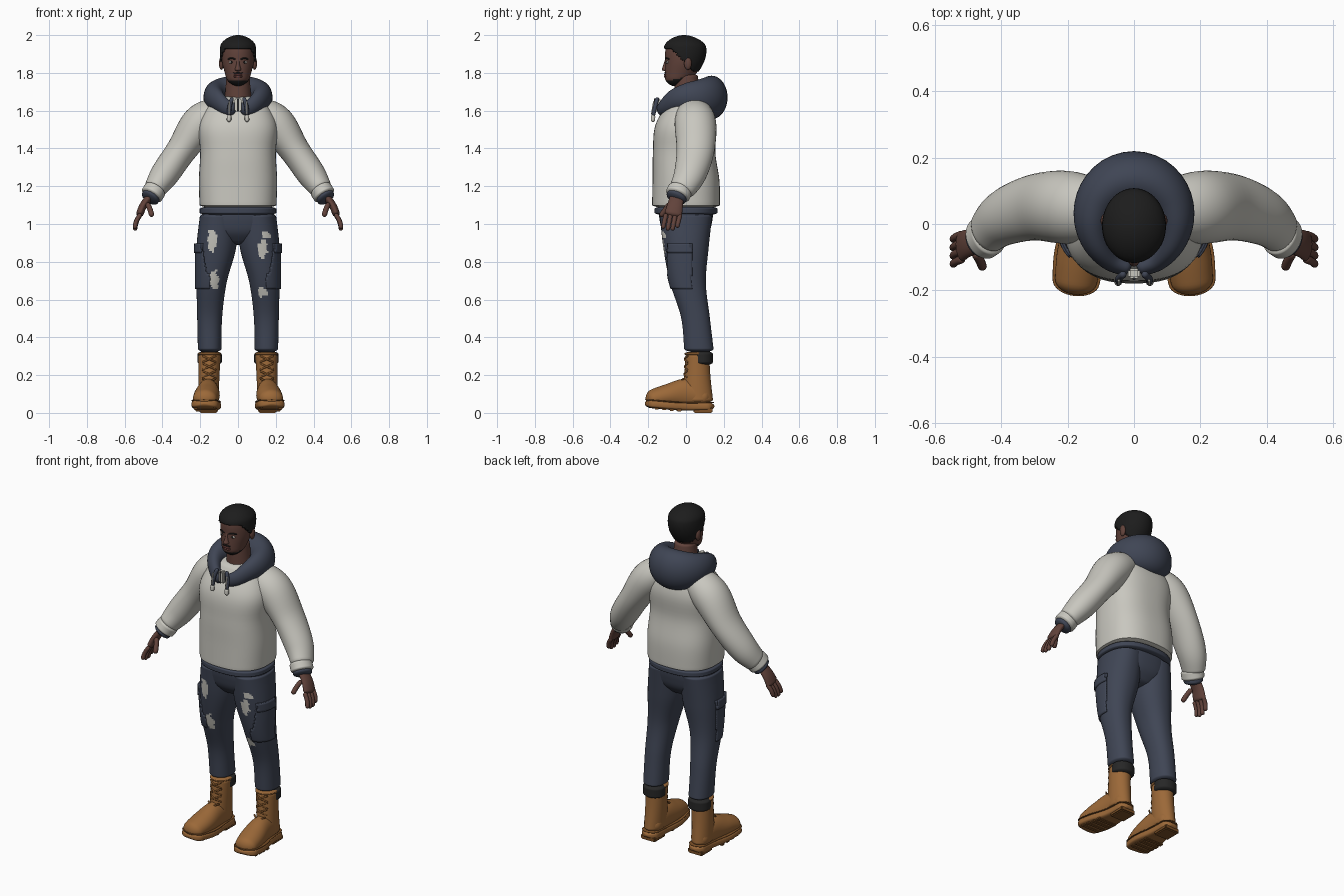
import bpy, bmesh, math
from mathutils import Vector

cube = bpy.data.objects.get("Cube")
if cube:
    bpy.data.objects.remove(cube, do_unlink=True)


def material(name, *rgb):
    mat = bpy.data.materials.new(name)
    mat.use_nodes = True
    mat.diffuse_color = (*rgb, 1)
    shader = mat.node_tree.nodes["Principled BSDF"]
    shader.inputs["Base Color"].default_value = (*rgb, 1)
    shader.inputs["Roughness"].default_value = .8
    return mat


CREAM = material("cream fleece", .58, .57, .52)
NAVY = material("navy cloth", .05, .06, .09)
SKIN = material("brown skin", .12, .055, .043)
LIP = material("lip", .13, .045, .04)
HAIR = material("black hair", .012, .012, .012)
CHARCOAL = material("charcoal cuff", .02, .02, .02)
LEATHER = material("tan leather", .33, .14, .04)
DARK_TAN = material("dark tan", .2, .08, .02)
WHITE = material("eye white", .5, .47, .43)


def finish(name, bm, mats, paint=None, thick=0):
    bmesh.ops.recalc_face_normals(bm, faces=bm.faces)
    for face in bm.faces:
        face.smooth = True
        if paint:
            face.material_index = int(paint(face.calc_center_median()))
    mesh = bpy.data.meshes.new(name)
    bm.to_mesh(mesh)
    bm.free()
    for mat in mats:
        mesh.materials.append(mat)
    mesh.set_sharp_from_angle(angle=math.radians(50))
    part = bpy.data.objects.new(name, mesh)
    bpy.context.collection.objects.link(part)
    if thick:
        shell = part.modifiers.new("thickness", 'SOLIDIFY')
        shell.thickness = thick
        shell.offset = -1


def spline(values, t):
    """Smooth curve through evenly spaced values; a plain number stays constant."""
    if isinstance(values, (int, float)):
        return values
    last = len(values) - 1
    i = min(int(t * last), last - 1)
    u = t * last - i
    b, c = values[i], values[i + 1]
    a = values[i - 1] if i else 2 * b - c
    d = values[i + 2] if i + 2 <= last else 2 * c - b
    return b + u * ((c - a) + u * ((2 * a - 5 * b + 4 * c - d) + u * (3 * (b - c) + d - a))) / 2


def loft(name, mats, x, y, z, across, deep=None, soft=.02, power=2, up=False,
         ref=(0, 1, 0), seg=36, steps=36, side=1, keep=None, paint=None, thick=0):
    """Skin along a curved path; the ends round off over the soft distance."""
    deep = across if deep is None else deep
    times = [(1 - math.cos(math.pi * i / steps)) / 2 for i in range(steps + 1)]
    pts = [Vector((side * spline(x, t), spline(y, t), spline(z, t))) for t in times]
    run = [0]
    for p, q in zip(pts, pts[1:]):
        run.append(run[-1] + (q - p).length)
    bm = bmesh.new()
    rings = []
    for i, t in enumerate(times):
        tangent = pts[min(i + 1, steps)] - pts[max(i - 1, 0)]
        tangent = Vector((0, 0, 1)) if up else tangent.normalized()
        b = Vector(ref)
        b = (b - tangent * b.dot(tangent)).normalized()
        a = b.cross(tangent)
        near = min(1, min(run[i], run[-1] - run[i]) / soft)
        scale = max(.05, math.sqrt(1 - (1 - near) ** 2))
        a *= spline(across, t) * scale
        b *= spline(deep, t) * scale
        ring = []
        for k in range(seg):
            c, s = math.cos(math.tau * k / seg), math.sin(math.tau * k / seg)
            c, s = (math.copysign(abs(v) ** (2 / power), v) for v in (c, s))
            ring.append(bm.verts.new(pts[i] + a * c + b * s))
        rings.append(ring)
    for low, high in zip(rings, rings[1:]):
        for k in range(seg):
            bm.faces.new((low[k - 1], low[k], high[k], high[k - 1]))
    bm.faces.new(rings[0])
    bm.faces.new(rings[-1])
    if keep:
        drop = [f for f in bm.faces if not keep(f.calc_center_median())]
        bmesh.ops.delete(bm, geom=drop, context='FACES')
    finish(name, bm, mats, paint, thick)


def tube(name, mat, x, y, z, radius, side=1):
    loft(name, [mat], x, y, z, radius, soft=radius, seg=10, steps=14, side=side)


def ball(name, mat, pos, size):
    bm = bmesh.new()
    bmesh.ops.create_uvsphere(bm, u_segments=16, v_segments=10, radius=1)
    for v in bm.verts:
        v.co = Vector(pos) + Vector(size) * v.co
    finish(name, bm, [mat])


def box(name, mat, pos, size):
    bm = bmesh.new()
    bmesh.ops.create_cube(bm, size=1)
    for v in bm.verts:
        v.co = Vector(pos) + Vector(size) * v.co
    bmesh.ops.bevel(bm, geom=bm.edges[:], offset=min(size) / 5, segments=2, affect='EDGES')
    finish(name, bm, [mat])


# Head, with a short beard along the jaw
def beard(c):
    return c.y < 0 and c.z < 1.76 + max(0, c.y + .08) / 4


def hairline(c):
    return c.z > min(1.93, max(1.81, 1.85 - c.y))


skull_y = (-.06, -.03, -.01, -.005, -.01)
skull_width = (.05, .068, .084, .085, .07)
skull_depth = (.05, .082, .1, .104, .08)
loft("head", [SKIN, HAIR], 0, skull_y, (1.73, 1.985), skull_width, skull_depth,
     soft=.05, up=True, seg=48, paint=beard)
loft("hair", [HAIR], 0, skull_y, (1.73, 2), [w + .01 for w in skull_width],
     [d + .008 for d in skull_depth], soft=.06, up=True, seg=64, steps=64, keep=hairline, thick=.01)
loft("neck", [SKIN], 0, (.015, 0), (1.6, 1.8), (.075, .06), up=True)
loft("nose", [SKIN], 0, (-.108, -.1), (1.81, 1.88), (.02, .01, .008), (.024, .015, .008),
     soft=.01, up=True, seg=16)
for height in (1.78, 1.79):
    ball("lip", LIP, (0, -.109, height), (.025, .008, .006))
ball("moustache", HAIR, (0, -.108, 1.8), (.026, .008, .004))
for s in (1, -1):
    ball("eye", WHITE, (s * .034, -.097, 1.856), (.015, .008, .007))
    ball("pupil", HAIR, (s * .034, -.103, 1.856), (.006, .004, .006))
    ball("ear", SKIN, (s * .088, .01, 1.85), (.013, .02, .034))
    tube("eyebrow", HAIR, (.014, .055), (-.108, -.104, -.088), (1.872, 1.878, 1.872), .004, s)

# Hooded sweater
loft("sweater_body", [CREAM], 0, (0, 0, -.01, 0, .02), (1.08, 1.68), (.203, .207, .2, .207, .13),
     (.18, .177, .165, .16, .09), power=2.5, up=True, seg=64)
loft("sweater_hem", [NAVY], 0, 0, (1.04, 1.1), .203, .167, power=2.4, up=True, seg=48)
turns = [.1 + (math.tau - .2) * i / 12 for i in range(13)]
front = [math.cos(a) for a in turns]
loft("hood", [NAVY], [.125 * math.sin(a) for a in turns], [-.135 * c for c in front],
     [1.67 - .07 * max(0, c) ** 2 for c in front], [.055 - .03 * c for c in front],
     [.075 - .04 * c for c in front], ref=(0, 0, 1), seg=40, steps=60)
box("neck_placket", CREAM, (0, -.15, 1.63), (.036, .03, .07))
box("zip", CHARCOAL, (0, -.165, 1.63), (.008, .008, .07))
for s in (1, -1):
    tube("drawstring", NAVY, (.03, .045, .047), (-.15, -.164, -.174), (1.67, 1.57), .011, s)
    tube("drawstring_tip", CREAM, (.047, .048), (-.173, -.176), (1.58, 1.54), .012, s)
    tube("string_stripe", CREAM, .046, (-.17, -.182), (1.65, 1.58), .004, s)
    loft("sleeve", [CREAM], (.1, .2, .3, .39, .45), (.04, .05, .05, .02, -.03),
         (1.6, 1.53, 1.39, 1.26, 1.17), (.08, .1, .08, .075, .055), (.09, .11, .1, .085, .065), side=s)
    loft("sleeve_cuff", [CREAM], (.43, .465), (-.025, -.05), (1.195, 1.14), .06, .066, side=s)
    loft("inner_cuff", [NAVY], (.45, .475), (-.04, -.06), (1.16, 1.125), .05, .055, side=s)

# Hands
for s in (1, -1):
    loft("palm", [SKIN], (.455, .5, .525), (-.045, -.07), (1.16, 1.04), .02, (.035, .048), side=s)
    for y, length in zip((-.105, -.08, -.055, -.03), (.07, .08, .08, .065)):
        tube("finger", SKIN, (.515, .538, .547), (y, y - .018), (1.055, 1.045 - length), .012, s)
    tube("thumb", SKIN, (.48, .465, .455), (-.085, -.135), (1.11, 1.04), .014, s)

# Trousers; worn patches are (x, z, half height)
loft("trouser_seat", [NAVY], 0, 0, (.89, 1.07), (.07, .17, .195, .19), (.07, .12, .138, .145),
     power=2.4, up=True, seg=48)
patches = {1: [(.147, .94, .02), (.13, .87, .045), (.13, .64, .026)],
           -1: [(-.137, .915, .06), (-.126, .7, .055)]}


def trouser_leg(name, mats, grow, side, **options):
    loft(name, mats, (.1, .115, .14, .15, .15), (0, 0, .01, .05, .07), (1.06, .32),
         [r + grow for r in (.1, .105, .08, .066, .062)],
         [r + grow for r in (.14, .12, .095, .076, .078)],
         power=2.2, up=True, seg=80, steps=100, side=side, **options)


for s in (1, -1):
    def worn(c):
        wave = 1 + .35 * math.sin(c.z * 140 + c.x * 90)
        return c.y < .02 and any(((c.x - x) / .025) ** 2 + ((c.z - z) / h) ** 2 < wave
                                 for x, z, h in patches[s])

    trouser_leg("trouser_leg", [NAVY, CREAM], 0, s, paint=worn)
    for name, grow, bottom in (("cargo_pocket", .007, .66), ("pocket_flap", .013, .85)):
        trouser_leg(name, [NAVY], grow, s, thick=.01, keep=lambda c:
                    bottom < c.z < .9 and abs(c.x) > .15 and -.1 < c.y < .03)
    loft("ankle_cuff", [CHARCOAL], .15, .086, (.25, .33), .064, .057, up=True, side=s)

# Lace-up boots
for s in (1, -1):
    loft("boot_shaft", [LEATHER], (.158, .15), .06, (.05, .32), (.053, .058), (.085, .07, .062),
         up=True, side=s)
    loft("boot_collar", [LEATHER], .15, .058, (.3, .325), .061, .065, soft=.01, up=True, side=s)
    loft("boot_foot", [LEATHER], (.155, .16, .18), (.13, -.212), (.07, .1, .09, .065),
         (.05, .056, .068, .06), (.04, .08, .062, .045), soft=.04, ref=(0, 0, 1), side=s)
    for name, mat, lift, half in (("boot_sole", LEATHER, 0, .022), ("sole_welt", DARK_TAN, .02, .004)):
        loft(name, [mat], (.155, .16, .18), (.15, -.217), [v + lift for v in (.035, .035, .05)],
             (.05, .057, .076, .067), half, soft=.04, power=4, ref=(0, 0, 1), side=s)
    box("boot_heel", DARK_TAN, (s * .156, .09, .015), (.095, .1, .03))
    for i in range(4):
        box("tread", DARK_TAN, (s * (.166 + i * .003), -.035 - i * .04, .015 + i * .004),
            (.12, .024, .016))
    for i in range(4):
        z = .165 + i * .04
        y = -.005 - max(0, .21 - z) / 2
        for d in (.018, -.018):
            tube("lace", DARK_TAN, (.115, .152, .19), (y + .016, y - .002, y + .016),
                 (z - d, z + d), .005, s)
